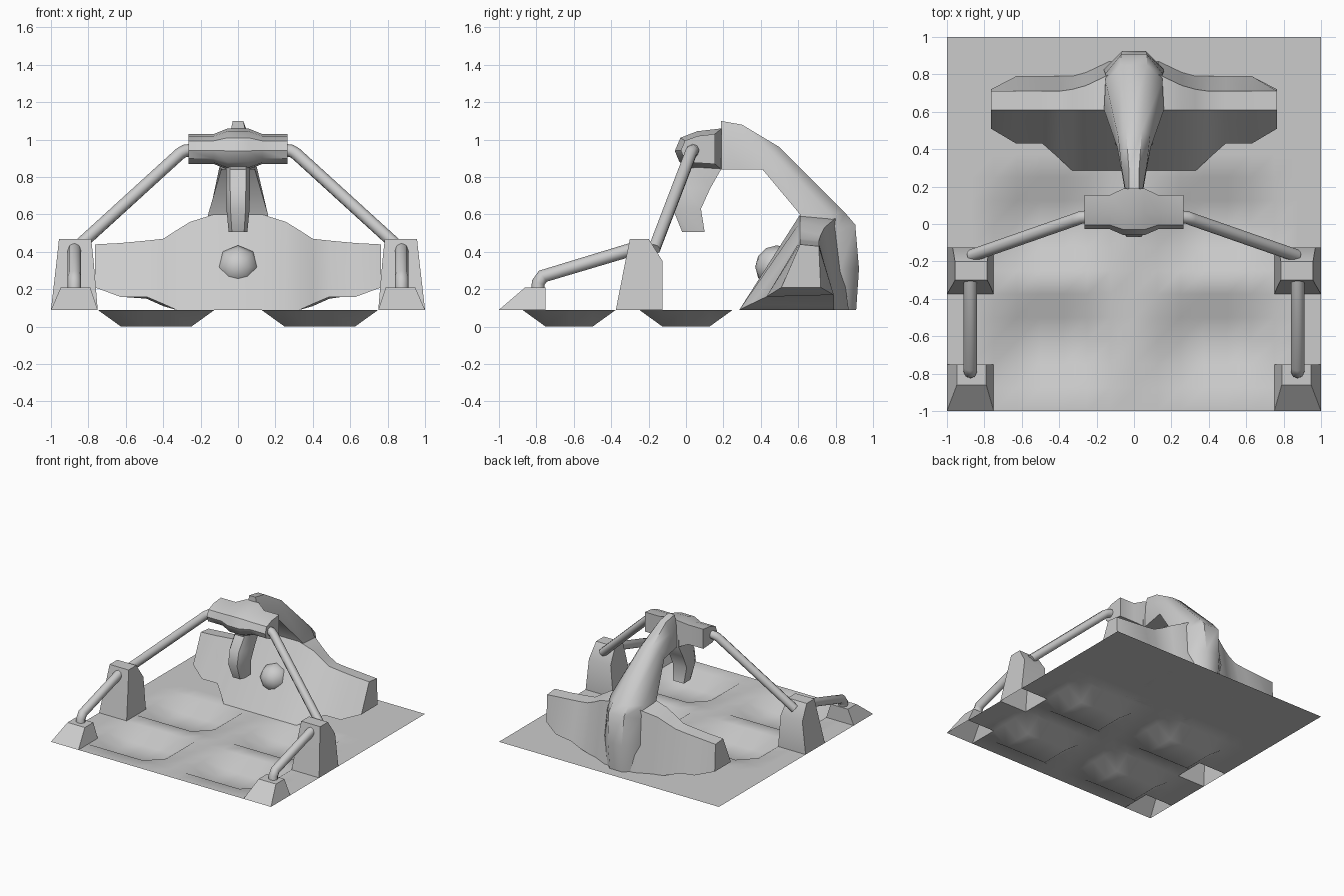
import bpy, bmesh
from math import radians

if "Cube" in bpy.data.objects:
    bpy.data.objects.remove(bpy.data.objects["Cube"])


def finish(name, bm, angle=35, recalc=True):
    if recalc:
        bmesh.ops.recalc_face_normals(bm, faces=bm.faces[:])
    me = bpy.data.meshes.new(name)
    bm.to_mesh(me)
    bm.free()
    me.shade_smooth()
    me.set_sharp_from_angle(angle=radians(angle))
    ob = bpy.data.objects.new(name, me)
    bpy.context.collection.objects.link(ob)
    return ob


def loft(name, rings, start=True, end=True, angle=35):
    """Skin a list of equal-length point rings."""
    bm = bmesh.new()
    rs = [[bm.verts.new(p) for p in r] for r in rings]
    n = len(rs[0])
    for a, b in zip(rs, rs[1:]):
        for i in range(n):
            j = (i + 1) % n
            bm.faces.new((a[i], a[j], b[j], b[i]))
    if start:
        bm.faces.new(rs[0])
    if end:
        bm.faces.new(rs[-1])
    return finish(name, bm, angle)


def pipe(name, pts, r):
    cu = bpy.data.curves.new(name, 'CURVE')
    cu.dimensions = '3D'
    cu.bevel_depth = r
    cu.bevel_resolution = 2
    cu.use_fill_caps = True
    sp = cu.splines.new('POLY')
    sp.points.add(len(pts) - 1)
    for p, co in zip(sp.points, pts):
        p.co = (*co, 1)
    tmp = bpy.data.objects.new(name + "_path", cu)
    bpy.context.collection.objects.link(tmp)
    bpy.context.view_layer.update()
    bm = bmesh.new()
    me = tmp.to_mesh()
    bm.from_mesh(me)
    tmp.to_mesh_clear()
    bpy.data.objects.remove(tmp)
    bmesh.ops.remove_doubles(bm, verts=bm.verts[:], dist=0.0005)
    finish(name, bm, 50)


G = 0.09  # ground level

# ground sheet with four hollows and openings under the posts
bm = bmesh.new()
bmesh.ops.create_grid(bm, x_segments=16, y_segments=16, size=1)
for v in bm.verts:
    x, y = abs(v.co.x), v.co.y
    low = 0.24 < x < 0.63 and (-0.76 < y < -0.49 or -0.13 < y < 0.13)
    v.co.z = 0 if low else G
holes = []
for f in bm.faces:
    c = f.calc_center_median()
    if abs(c.x) > 0.75 and (c.y < -0.75 or -0.375 < c.y < -0.125):
        holes.append(f)
bmesh.ops.delete(bm, geom=holes, context='FACES')
finish("ground", bm, 40, recalc=False)


# posts and pipes on both sides
def rect(s, x0, x1, y0, y1, z):
    return [(s * x0, y0, z), (s * x1, y0, z), (s * x1, y1, z), (s * x0, y1, z)]


for s, side in ((1, "right"), (-1, "left")):
    loft("front_post_" + side, [rect(s, .75, 1, -1, -.75, G),
                                rect(s, .79, .947, -.86, -.75, .21)], start=False)
    loft("middle_post_" + side, [rect(s, .75, 1, -.375, -.125, G),
                                 rect(s, .772, .97, -.324, -.125, .35),
                                 rect(s, .785, .957, -.30, -.20, .47)], start=False)
    X = s * .875
    pipe("short_pipe_" + side, [(X, -.79, .18), (X, -.79, .235), (X, -.765, .27),
                                (X, -.25, .425)], .036)
    pipe("long_pipe_" + side, [(s * .87, -.17, .415), (s * .31, .025, .925),
                               (s * .285, .035, .94), (s * .24, .04, .945)], .034)

# broad back body: sections along x as front-bottom, front-top, back-top, back-bottom
half = [
    (.765, (.51, .21), (.61, .44), (.71, .43), (.72, .21)),
    (.63, (.43, .16), (.61, .447), (.71, .44), (.79, .17)),
    (.49, (.43, .16), (.61, .46), (.71, .45), (.79, .15)),
    (.40, (.35, .122), (.61, .47), (.71, .46), (.79, .11)),
    (.33, (.285, G), (.61, .515), (.72, .49), (.79, G)),
    (.257, (.285, G), (.61, .56), (.74, .53), (.81, G)),
    (.13, (.285, G), (.61, .60), (.80, .58), (.87, G)),
]
secs = half + [(-h[0], *h[1:]) for h in reversed(half)]
loft("back_body", [[(x, y, z) for y, z in ps] for x, *ps in secs], angle=40)

# arched neck: top point, bottom point, top half width, bottom half width
neck = [
    ((.187, 1.10), (.187, .84), .04, .05),
    ((.30, 1.08), (.30, .84), .04, .07),
    ((.50, .96), (.41, .84), .06, .09),
    ((.85, .61), (.61, .60), .10, .16),
    ((.905, .545), (.62, .45), .10, .16),
    ((.925, .31), (.64, .30), .09, .17),
    ((.91, G), (.64, G), .08, .17),
]
rings = []
for (ty, tz), (by, bz), tw, bw in neck:
    my, mz = ty * .65 + by * .35, tz * .65 + bz * .35
    mw = max(tw, bw) * .95
    rings.append([(-tw * .7, ty, tz), (tw * .7, ty, tz), (mw, my, mz),
                  (bw, by, bz), (-bw, by, bz), (-mw, my, mz)])
loft("neck", rings, angle=45)

# crossbar head with flat back and swollen middle
prof = [(-.06, .94), (-.03, 1.01), (.06, 1.045), (.19, 1.06),
        (.19, .84), (.03, .85), (-.035, .88)]


def bar(x, k):
    return [(x, -.06 + (1 - k) * .12 + (y + .06) * (1 - (1 - k) * 1.0),
             .95 + (z - .95) * k) for y, z in prof]


loft("crossbar", [bar(.265, .73), bar(.13, .73), bar(.055, 1),
                  bar(-.055, 1), bar(-.13, .73), bar(-.265, .73)], angle=40)

# hanging snout
snout = [(.0, .187, .90, .065), (.02, .187, .84, .065), (-.05, .13, .74, .064),
         (-.07, .08, .63, .062), (-.02, .10, .505, .05)]
loft("snout", [[(-w * .65, f, z), (w * .65, f, z), (w, f + .04, z),
                (w, b, z), (-w, b, z), (-w, f + .04, z)] for f, b, z, w in snout])

# ball on the body front
bm = bmesh.new()
bmesh.ops.create_uvsphere(bm, u_segments=8, v_segments=6, radius=.115)
ball = finish("ball", bm, 60)
ball.location = (0, .485, .32)
ball.rotation_euler = (radians(90), 0, 0)
